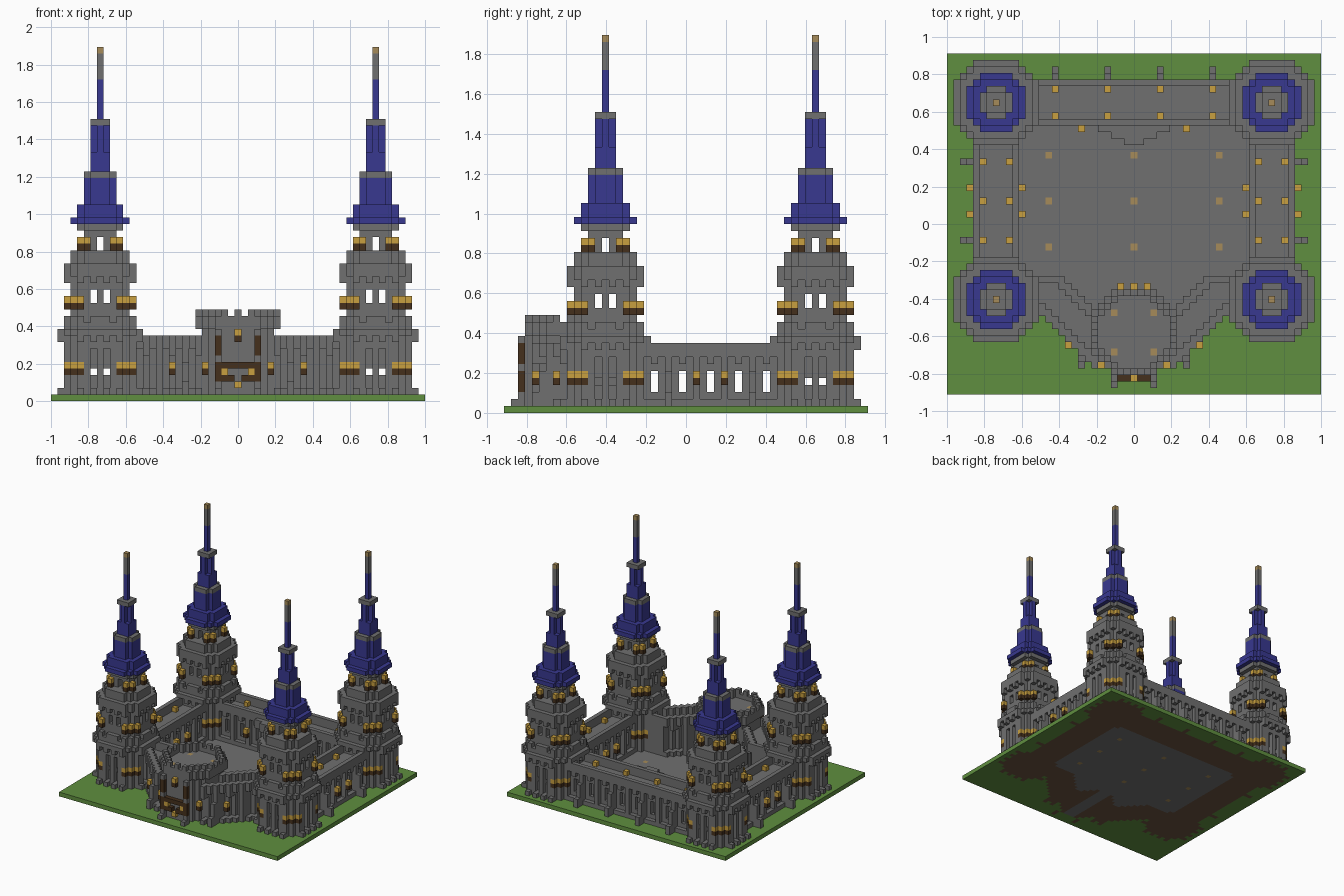
import bpy
import bmesh
from mathutils import Vector

if "Cube" in bpy.data.objects:
    bpy.data.objects.remove(bpy.data.objects["Cube"], do_unlink=True)

UNIT = 2 / 57                      # edge length of one block
COLOURS = {
    "stone": (0.16, 0.16, 0.16),
    "grass": (0.115, 0.275, 0.05),
    "slate_blue": (0.04, 0.04, 0.28),
    "gold": (0.58, 0.35, 0.05),
    "dark_wood": (0.06, 0.03, 0.012),
    "tan_lamp": (0.38, 0.26, 0.1),
    "dirt": (0.15, 0.085, 0.05),
}
NAMES = list(COLOURS)
cells = {}                         # (i, j, k) -> (part, colour)


def put(part, colour, i, j, k, replace=False):
    if replace or (i, j, k) not in cells:
        cells[i, j, k] = (part, colour)


def cut(part, i, j, k):
    if cells.get((i, j, k), ("",))[0] == part:
        del cells[i, j, k]


def span(h):
    return range(-h, h + 1)


def layer(part, colour, cx, cy, k, hx, hy, limit):
    """One octagonal course of blocks."""
    for a in span(hx):
        for b in span(hy):
            if abs(a) + abs(b) <= limit:
                put(part, colour, cx + a, cy + b, k)


def lantern(part, i, j, k):
    put(part, "dark_wood", i, j, k, True)
    put(part, "gold", i, j, k + 1, True)


# Tower courses: first level, last level, half width, corner limit, colour
COURSES = [
    (1, 9, 5, 8, "stone"), (10, 10, 6, 9, "stone"), (11, 12, 5, 8, "stone"),
    (13, 18, 4, 7, "stone"), (19, 20, 5, 8, "stone"), (21, 22, 4, 6, "stone"),
    (23, 25, 2, 4, "stone"), (26, 26, 3, 5, "stone"),
    (27, 27, 4, 6, "slate_blue"), (28, 29, 3, 5, "slate_blue"),
    (30, 33, 2, 3, "slate_blue"), (34, 34, 2, 3, "stone"),
    (35, 37, 1, 2, "slate_blue"), (38, 41, 1, 1, "slate_blue"),
    (42, 42, 1, 2, "stone"), (43, 48, 0, 0, "slate_blue"),
    (49, 52, 0, 0, "stone"), (53, 53, 0, 0, "tan_lamp"),
]


def tower(part, cx, cy):
    for first, last, h, limit, colour in COURSES:
        for k in range(first, last + 1):
            layer(part, colour, cx, cy, k, h, h, limit)
    for s in (-1, 1):
        # corbels under the galleries, and feet
        for b in (-3, -1, 1, 3):
            for k, h in ((1, 6), (9, 6), (18, 5)):
                put(part, "stone", cx + s * h, cy + b, k)
                put(part, "stone", cx + b, cy + s * h, k)
        # recessed panels and notched battlements
        for b in (-1, 1):
            for k in range(2, 8):
                cut(part, cx + s * 5, cy + b, k)
                cut(part, cx + b, cy + s * 5, k)
            cut(part, cx + s * 5, cy + 2 * b, 12)
            cut(part, cx + 2 * b, cy + s * 5, 12)
        # openings through the tower on both axes
        for t in span(6):
            for k in (4, 15, 16):
                cut(part, cx + s, cy + t, k)
                cut(part, cx + t, cy + s, k)
            for k in (23, 24):
                cut(part, cx, cy + t, k)
                cut(part, cx + t, cy, k)
        # corner lanterns
        for r in (-1, 1):
            for a, b in ((5, 3), (4, 4), (3, 5)):
                lantern(part, cx + s * a, cy + r * b, 4)
                lantern(part, cx + s * a, cy + r * b, 14)
            for a, b in ((3, 2), (2, 3)):
                lantern(part, cx + s * a, cy + r * b, 23)


def wall(part, place, positions, phase, half=3, hollow=True):
    """Wall with walkway, parapets, pillars and windows; o runs outward."""
    for t in positions:
        bay = (t - phase) % 4
        for o in span(half):
            edge = abs(o) >= 3
            for k in range(1, 10):
                if edge:
                    solid = k >= 8 or k == 1 or bay == 2 or (k == 7 and bay % 2 == 0)
                else:
                    solid = k == 7 or (k < 7 and (abs(o) == 2 or not hollow))
                    if hollow and bay == 0 and k in (3, 4, 5):
                        solid = False
                if solid:
                    put(part, "stone", *place(t, o), k)


def buttress(part, place, t, half=3):
    for out, top in ((half + 1, 6), (half + 2, 3)):
        for k in range(1, top):
            put(part, "stone", *place(t, out), k)


# Four corner towers
for side, s in (("left", 1), ("right", -1)):
    tower("front_%s_tower" % side, 21 * s, -12)
    tower("back_%s_tower" % side, 21 * s, 18)

# Gatehouse with battlements
GATE = -17
for k in range(1, 12):
    layer("gatehouse", "stone", 0, GATE, k, 5, 6, 8)
for a in span(6):
    for b in span(6):
        d = abs(a) + abs(b)
        if d <= 9:
            put("gatehouse", "stone", a, GATE + b, 11)
            if d >= 8 or abs(a) == 6 or abs(b) == 6:
                put("gatehouse", "stone", a, GATE + b, 12)
                if (a if abs(b) == 6 else a + b if d >= 8 else b) % 2 == 0:
                    put("gatehouse", "stone", a, GATE + b, 13)
for s in (-1, 1):
    for b in (-3, 3):
        put("gatehouse", "tan_lamp", 3 * s, GATE + b, 11, True)
    for k in (3, 4, 5, 7, 8, 9):
        put("gate_front", "dark_wood", 3 * s, -24, k)
    for k in (1, 2, 6, 10):
        put("gate_front", "stone", 3 * s, -24, k)
    put("gate_front", "stone", 3 * s, -25, 1)
    put("gate_front", "gold", 2 * s, -24, 4)
    lantern("gatehouse", 5 * s, -22, 4)
for a in span(2):
    put("gate_front", "dark_wood", a, -24, 5)
    if a:
        put("gate_front", "dark_wood", a, -24, 3)
put("gate_front", "gold", 0, -24, 2)
lantern("gate_front", 0, -24, 9)
for a in (-2, 0, 2):
    lantern("gatehouse", a, -10, 4)

# Side walls and angled front walls, mirrored
for side, s in (("left", 1), ("right", -1)):
    name = side + "_wall"

    def beside(t, o):
        return s * (21 + o), t

    wall(name, beside, range(-7, 14), 3)
    for t in (-3, 9):
        buttress(name, beside, t)
    for t in (1, 5):
        lantern(name, *beside(t, 4), 4)
        lantern(name, *beside(t, -4), 4)
    for t in (-3, 3, 9):
        for o in (-2, 2):
            put(name, "gold", *beside(t, o), 8)

    name = "front_%s_wall" % side

    def angled(t, o):
        return s * t, t - 24 - o

    wall(name, angled, range(6, 17), 2, 4, False)
    for i, j, k in list(cells):
        if j > -9:
            cut(name, i, j, k)
    for a in range(12, 17):
        for k in range(1, 10):
            put(name, "stone", s * a, -9, k)
    buttress(name, angled, 8, 4)
    lantern(name, *angled(10, 5), 4)


# Back wall with a stepped balcony
def behind(t, o):
    return t, 18 + o


wall("back_wall", behind, range(-15, 16), 2)
for t in (-12, -4, 4, 12):
    buttress("back_wall", behind, t)
    for o in (-2, 2):
        put("back_wall", "gold", *behind(t, o), 8)
for t in (-8, 8):
    lantern("back_wall", *behind(t, -4), 4)
for j, h in ((14, 5), (13, 3), (12, 1)):
    for a in span(h):
        for k in (7, 8):
            put("balcony", "stone", a, j, k)

# Ground: paved court, earth under the masonry, grass outside
for i in span(28):
    for j in range(-26, 26):
        a = abs(i)
        court = a <= 17 and j <= 14 and (j >= -8 or j >= a - 20)
        if (i, j, 1) in cells and not (a <= 1 and j < 0):
            colour = "dirt"
        elif court or (i, j, 1) in cells:
            colour = "stone"
        elif a <= 24 and -8 < j < 22:
            colour = "dirt" if a > 17 or j > 14 else "stone"
        else:
            colour = "grass"
        put("ground", colour, i, j, 0)
for i in (-13, 0, 13):
    for j in (-4, 3, 10):
        put("ground", "tan_lamp", i, j, 0, True)

# Materials
materials = []
for name, rgb in COLOURS.items():
    m = bpy.data.materials.new(name)
    m.use_nodes = True
    m.diffuse_color = (*rgb, 1)
    m.node_tree.nodes["Principled BSDF"].inputs["Base Color"].default_value = (*rgb, 1)
    materials.append(m)

# Turn each part's blocks into a mesh of its exposed faces
for part in sorted({p for p, c in cells.values()}):
    bm = bmesh.new()
    corners = {}

    def corner(p):
        if p not in corners:
            corners[p] = bm.verts.new(Vector((p[0] - 0.5, p[1], p[2])) * UNIT)
        return corners[p]

    for cell, (owner, colour) in cells.items():
        if owner != part:
            continue
        for axis in range(3):
            for step in (0, 1):
                near = list(cell)
                near[axis] += 2 * step - 1
                if tuple(near) in cells:
                    continue
                ring = []
                for u, w in ((0, 0), (1, 0), (1, 1), (0, 1)):
                    p = list(cell)
                    p[axis] += step
                    p[(axis + 1) % 3] += u
                    p[(axis + 2) % 3] += w
                    ring.append(corner(tuple(p)))
                face = bm.faces.new(ring if step else ring[::-1])
                face.material_index = NAMES.index(colour)
    mesh = bpy.data.meshes.new(part)
    bm.to_mesh(mesh)
    bm.free()
    for m in materials:
        mesh.materials.append(m)
    bpy.context.collection.objects.link(bpy.data.objects.new(part, mesh))
